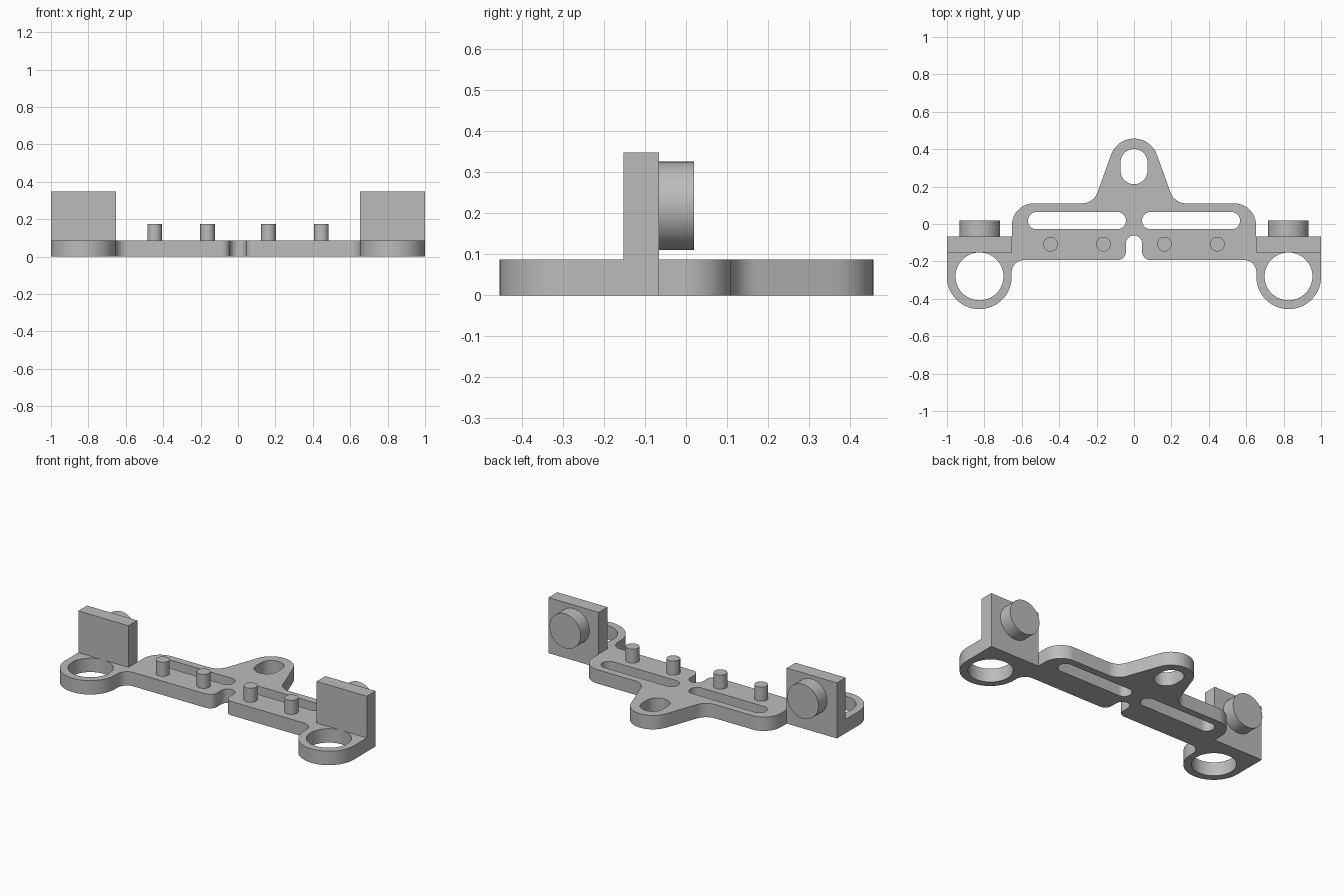
import bpy, bmesh, math
from mathutils import Vector, Matrix

cube = bpy.data.objects.get("Cube")
if cube:
    bpy.data.objects.remove(cube, do_unlink=True)

grey = bpy.data.materials.new("light grey")
grey.use_nodes = True
grey.diffuse_color = (0.5, 0.5, 0.5, 1)
grey.node_tree.nodes["Principled BSDF"].inputs["Base Color"].default_value = (0.5, 0.5, 0.5, 1)

PLATE = 0.087      # plate thickness
WALL_BACK = -0.066


def fillet(corners, steps=14):
    """Round each (x, y, radius) corner of a closed outline."""
    out = []
    for i, (x, y, r) in enumerate(corners):
        p = Vector((x, y))
        if not r:
            out.append(p)
            continue
        d1 = (Vector(corners[i - 1][:2]) - p).normalized()
        d2 = (Vector(corners[(i + 1) % len(corners)][:2]) - p).normalized()
        half = d1.angle(d2) / 2
        centre = p + (d1 + d2).normalized() * r / math.sin(half)
        v1 = p + d1 * r / math.tan(half) - centre
        v2 = p + d2 * r / math.tan(half) - centre
        turn = math.atan2(v1.x * v2.y - v1.y * v2.x, v1.dot(v2))
        for k in range(steps + 1):
            out.append(centre + Matrix.Rotation(turn * k / steps, 2) @ v1)
    return [p for i, p in enumerate(out) if (p - out[i - 1]).length > 1e-4]


def rounded_hole(x, y, half_w, half_h):
    r = min(half_w, half_h) * 0.999
    return fillet([(x - half_w, y - half_h, r), (x + half_w, y - half_h, r),
                   (x + half_w, y + half_h, r), (x - half_w, y + half_h, r)])


def finish(obj):
    obj.data.materials.clear()
    obj.data.materials.append(grey)
    bpy.ops.object.select_all(action="DESELECT")
    obj.select_set(True)
    bpy.context.view_layer.objects.active = obj
    bpy.ops.object.shade_smooth_by_angle(angle=math.radians(30))


def cylinder(name, radius, depth, location, rotation=(0, 0, 0)):
    bpy.ops.mesh.primitive_cylinder_add(vertices=48, radius=radius, depth=depth,
                                        location=location, rotation=rotation)
    bpy.context.object.name = name
    finish(bpy.context.object)


# Base plate: half outline from the front notch round to the rear tip
half = [(0.043, -0.061, 0.0429), (0.043, -0.193, 0.045),
        (0.654, -0.193, 0.065), (0.654, -0.455, 0.1729),
        (1.0, -0.455, 0.1729), (1.0, WALL_BACK, 0),
        (0.652, WALL_BACK, 0), (0.652, 0.11, 0.115),
        (0.216, 0.11, 0.09)]
tip = [(0, 0.712, 0.13)]
outline = fillet(half + tip + [(-x, y, r) for x, y, r in reversed(half)])

# Holes: tip slot, long slots and ring openings
loops = [outline, rounded_hole(0, 0.307, 0.072, 0.094)]
for s in (-1, 1):
    loops.append(rounded_hole(s * 0.305, 0.018, 0.262, 0.046))
    loops.append(rounded_hole(s * 0.826, -0.28, 0.128, 0.128))

curve = bpy.data.curves.new("base_plate", "CURVE")
curve.dimensions = "2D"
curve.fill_mode = "BOTH"
curve.extrude = PLATE / 2
for loop in loops:
    spline = curve.splines.new("POLY")
    spline.points.add(len(loop) - 1)
    for point, p in zip(spline.points, loop):
        point.co = (p.x, p.y, 0, 1)
    spline.use_cyclic_u = True
plate = bpy.data.objects.new("base_plate", curve)
bpy.context.collection.objects.link(plate)
plate.location.z = PLATE / 2
bpy.ops.object.select_all(action="DESELECT")
plate.select_set(True)
bpy.context.view_layer.objects.active = plate
bpy.ops.object.convert(target="MESH")
plate = bpy.context.object
bm = bmesh.new()
bm.from_mesh(plate.data)
bmesh.ops.remove_doubles(bm, verts=bm.verts, dist=1e-4)
bmesh.ops.recalc_face_normals(bm, faces=bm.faces)
bm.to_mesh(plate.data)
bm.free()
finish(plate)

for side, s in (("left", 1), ("right", -1)):
    # Upright wall standing on the plate
    bpy.ops.mesh.primitive_cube_add(size=1, location=(s * 0.826, -0.1095, (PLATE + 0.348) / 2))
    wall = bpy.context.object
    wall.name = side + "_wall"
    wall.scale = (0.348, 0.087, 0.348 - PLATE)
    bpy.ops.object.transform_apply(location=False, rotation=False, scale=True)
    finish(wall)
    # Round boss on the back of the wall
    cylinder(side + "_boss", 0.108, 0.086, (s * 0.824, WALL_BACK + 0.043, 0.218),
             (math.pi / 2, 0, 0))
    # Locating pins
    for label, x in (("inner", 0.163), ("outer", 0.446)):
        cylinder(f"{side}_{label}_pin", 0.039, 0.175 - PLATE,
                 (s * x, -0.108, (PLATE + 0.175) / 2))
